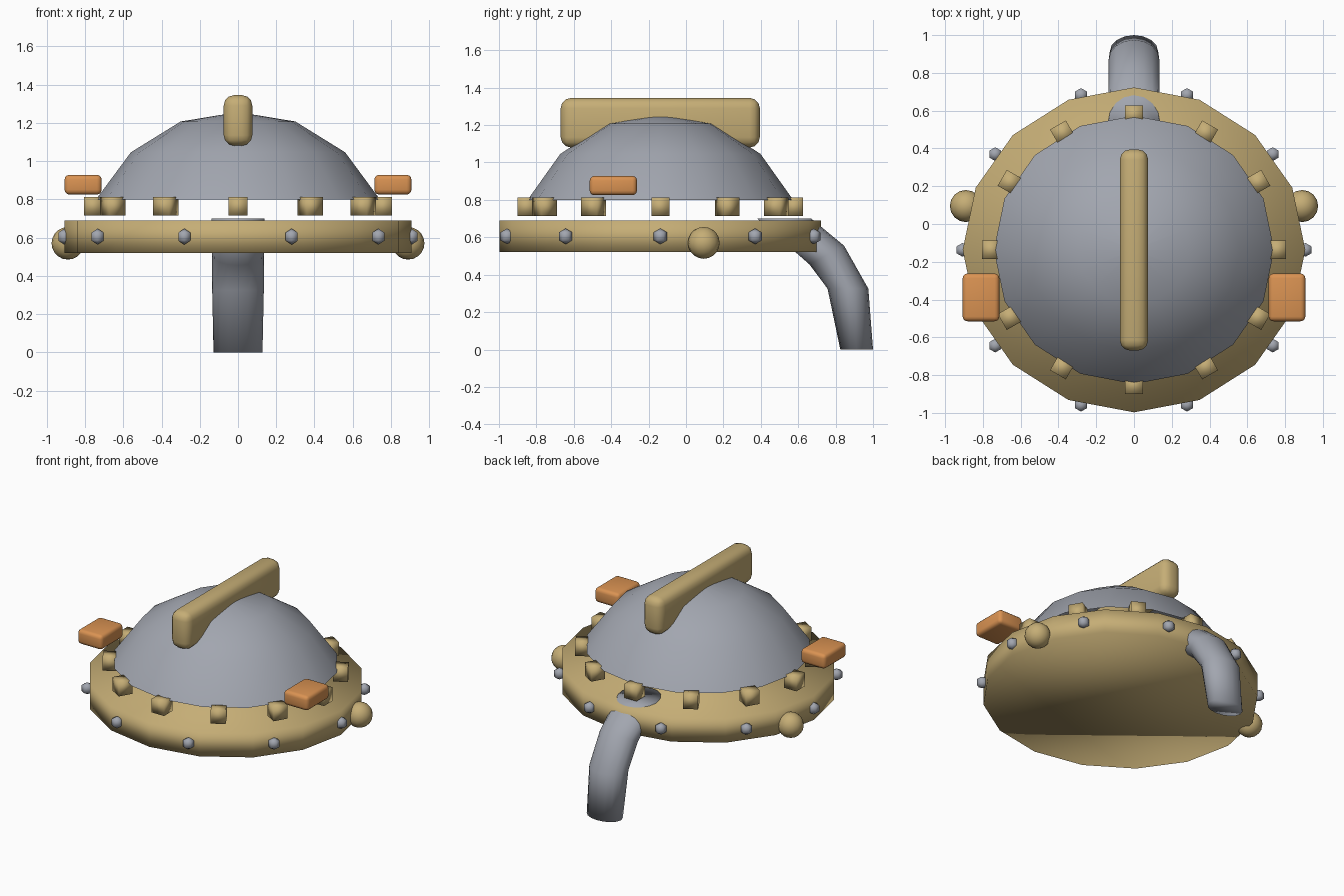
import bpy, bmesh, math
from mathutils import Matrix, Vector

if "Cube" in bpy.data.objects:
    bpy.data.objects.remove(bpy.data.objects["Cube"])

CY = -0.137  # common centre line of base and dome


def material(name, rgb):
    m = bpy.data.materials.new(name)
    m.diffuse_color = (*rgb, 1)
    m.use_nodes = True
    m.node_tree.nodes["Principled BSDF"].inputs["Base Color"].default_value = m.diffuse_color
    return m


BRASS = material("brass tan", (0.56, 0.42, 0.18))
STEEL = material("steel grey", (0.36, 0.38, 0.43))
ORANGE = material("lamp orange", (0.70, 0.29, 0.085))


def finish(bm, name, mat):
    bmesh.ops.recalc_face_normals(bm, faces=bm.faces)
    me = bpy.data.meshes.new(name)
    bm.to_mesh(me)
    bm.free()
    me.materials.append(mat)
    me.polygons.foreach_set("use_smooth", [True] * len(me.polygons))
    ob = bpy.data.objects.new(name, me)
    bpy.context.collection.objects.link(ob)
    return ob


def loft(name, mat, rings, cap_start=True, cap_end=True):
    """Join equal rings of points into a tube with optional end caps."""
    bm = bmesh.new()
    loops = [[bm.verts.new(p) for p in ring] for ring in rings]
    n = len(loops[0])
    for a, b in zip(loops, loops[1:]):
        for i in range(n):
            j = (i + 1) % n
            bm.faces.new((a[i], a[j], b[j], b[i]))
    if cap_start:
        bm.faces.new(loops[0][::-1])
    if cap_end:
        bm.faces.new(loops[-1])
    return finish(bm, name, mat)


def ellipse(rx, ry, z, n=16):
    return [(rx * math.cos(2 * math.pi * i / n),
             CY + ry * math.sin(2 * math.pi * i / n), z) for i in range(n)]


def box(name, mat, lo, hi, bevel=0.0, turn=0.0, segments=3):
    lo, hi = Vector(lo), Vector(hi)
    bm = bmesh.new()
    bmesh.ops.create_cube(bm, size=1)
    bmesh.ops.scale(bm, vec=hi - lo, verts=bm.verts)
    if bevel:
        bmesh.ops.bevel(bm, geom=bm.edges[:], offset=bevel, segments=segments,
                        profile=0.5, affect='EDGES')
    bmesh.ops.transform(bm, verts=bm.verts, matrix=Matrix.Translation((lo + hi) / 2)
                        @ Matrix.Rotation(turn, 4, 'Z'))
    return finish(bm, name, mat)


def ball(name, mat, centre, r, seg, rings, turn=0.0):
    bm = bmesh.new()
    bmesh.ops.create_uvsphere(bm, u_segments=seg, v_segments=rings, radius=r)
    bmesh.ops.transform(bm, verts=bm.verts, matrix=Matrix.Translation(centre)
                        @ Matrix.Rotation(turn, 4, 'Z'))
    return finish(bm, name, mat)


# Thick faceted base plate
loft("base_plate", BRASS, [ellipse(0.907, 0.86, 0.52), ellipse(0.907, 0.86, 0.69)])

# Faceted dome, open underneath
bm_rings = [ellipse(0.742, 0.71, 0.80), ellipse(0.56, 0.535, 1.046),
            ellipse(0.30, 0.285, 1.207), ellipse(0.001, 0.001, 1.256)]
loft("dome", STEEL, bm_rings, cap_start=False)

# Crest bar over the dome
box("crest_bar", BRASS, (-0.075, -0.67, 1.08), (0.075, 0.395, 1.345), 0.055)

# Ring of blocks under the dome edge
for i in range(12):
    a = i * math.pi / 6
    x, y, h = 0.757 * math.cos(a), CY + 0.715 * math.sin(a), 0.0485
    box(f"rim_block_{i}", BRASS, (x - h, y - h, 0.715), (x + h, y + h, 0.812), turn=a)

# Small bolts around the base plate
for i in range(10):
    a = i * math.pi / 5
    ball(f"bolt_{i}", STEEL,
         (0.908 * math.cos(a), CY + 0.862 * math.sin(a), 0.605), 0.042, 6, 3)

# Side lamps and side knobs
for s, side in ((-1, "left"), (1, "right")):
    box(f"lamp_{side}", ORANGE, (s * 0.81 - 0.097, -0.515, 0.825),
        (s * 0.81 + 0.097, -0.262, 0.928), 0.025)
    ball(f"knob_{side}", BRASS, (s * 0.89, 0.095, 0.57), 0.085, 16, 10)

# Bent hose: each section is (outer y, outer z, inner y, inner z, half width)
sections = [(0.67, 0.70, 0.38, 0.70, 0.138), (0.845, 0.555, 0.66, 0.455, 0.135),
            (0.975, 0.325, 0.757, 0.325, 0.135), (1.0, 0.0, 0.825, 0.0, 0.128)]
hose = []
for oy, oz, iy, iz, w in sections:
    ring = []
    for i in range(16):
        a = 2 * math.pi * i / 16
        c = math.cos(a) / 2
        ring.append((w * math.sin(a), (oy + iy) / 2 + c * (oy - iy),
                     (oz + iz) / 2 + c * (oz - iz)))
    hose.append(ring)
loft("hose", STEEL, hose)
